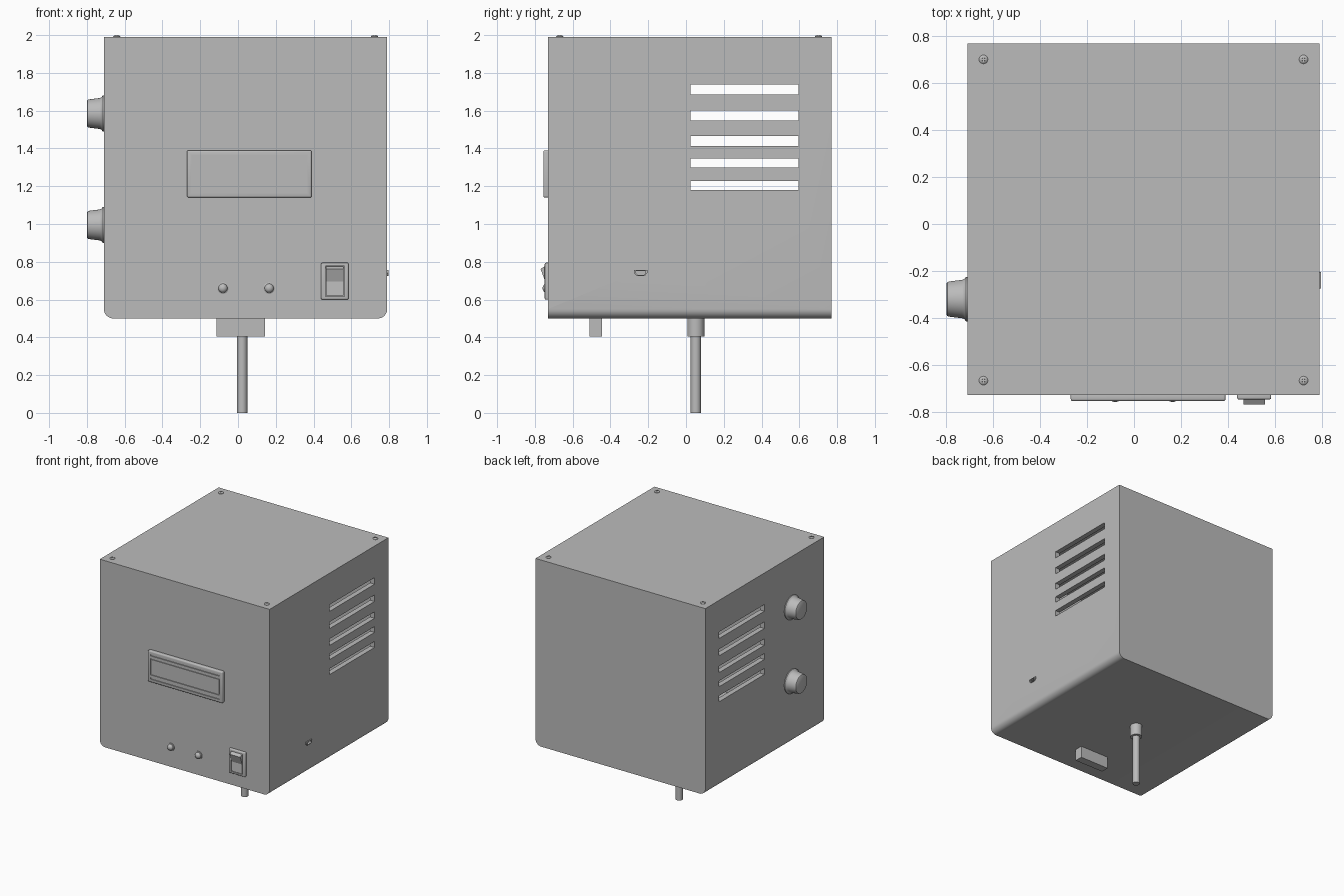
import bpy, bmesh, math
from mathutils import Vector

if "Cube" in bpy.data.objects:
    bpy.data.objects.remove(bpy.data.objects["Cube"], do_unlink=True)

GREY = (0.5, 0.5, 0.5, 1.0)
grey = bpy.data.materials.new("plain grey")
grey.use_nodes = True
grey.diffuse_color = GREY
grey.node_tree.nodes["Principled BSDF"].inputs["Base Color"].default_value = GREY


def finish(name, bm, smooth=None):
    """Turn a bmesh into a grey object, smooth below the given angle."""
    bmesh.ops.recalc_face_normals(bm, faces=bm.faces)
    mesh = bpy.data.meshes.new(name)
    bm.to_mesh(mesh)
    bm.free()
    mesh.materials.append(grey)
    ob = bpy.data.objects.new(name, mesh)
    bpy.context.collection.objects.link(ob)
    if smooth:
        activate(ob)
        bpy.ops.object.shade_smooth_by_angle(angle=math.radians(smooth))
    return ob


def activate(ob):
    bpy.ops.object.select_all(action="DESELECT")
    ob.select_set(True)
    bpy.context.view_layer.objects.active = ob


def prism(name, pts, axis, start, end, smooth=None):
    """Extrude a closed 2D outline along the x or y axis."""
    place = {"x": lambda a, b, d: (d, a, b), "y": lambda a, b, d: (a, d, b)}[axis]
    bm = bmesh.new()
    face = bm.faces.new([bm.verts.new(place(a, b, start)) for a, b in pts])
    new = bmesh.ops.extrude_face_region(bm, geom=[face])["geom"]
    verts = [v for v in new if isinstance(v, bmesh.types.BMVert)]
    bmesh.ops.translate(bm, verts=verts, vec=place(0, 0, end - start))
    return finish(name, bm, smooth)


def box(name, x, y, z, bevel=0.0):
    """Box from (low, high) pairs, with optional rounded edges."""
    bm = bmesh.new()
    bmesh.ops.create_cube(bm, size=1)
    for v in bm.verts:
        v.co = [(r[0] + r[1]) / 2 + c * (r[1] - r[0]) for c, r in zip(v.co, (x, y, z))]
    if bevel:
        bmesh.ops.bevel(bm, geom=bm.edges[:], offset=bevel, segments=3,
                        profile=0.5, affect="EDGES")
    return finish(name, bm, 35 if bevel else None)


def lathe(name, profile, base, axis, sides=40):
    """Spin (radius, height) points around an axis through base."""
    bm = bmesh.new()
    verts = [bm.verts.new((r, 0, h)) for r, h in profile]
    edges = [bm.edges.new(pair) for pair in zip(verts, verts[1:])]
    bmesh.ops.spin(bm, geom=verts + edges, axis=(0, 0, 1), cent=(0, 0, 0),
                   steps=sides, angle=math.tau)
    bmesh.ops.remove_doubles(bm, verts=bm.verts, dist=1e-5)
    rot = Vector((0, 0, 1)).rotation_difference(Vector(axis)).to_matrix()
    for v in bm.verts:
        v.co = rot @ v.co + Vector(base)
    return finish(name, bm, 35)


def cut(ob, *cutters):
    """Subtract the cutters from an object and remove them."""
    activate(ob)
    for c in cutters:
        mod = ob.modifiers.new("cut", "BOOLEAN")
        mod.operation, mod.solver, mod.object = "DIFFERENCE", "EXACT", c
        bpy.ops.object.modifier_apply(modifier=mod.name)
        bpy.data.objects.remove(c, do_unlink=True)


LEFT, RIGHT, FRONT, BACK = 0.79, -0.71, -0.73, 0.77
BOTTOM, TOP, WALL, ROUND = 0.5, 1.99, 0.04, 0.05

# Case: hollow box with rounded lower side edges
outline = [(RIGHT, TOP), (LEFT, TOP)]
for cx, first in ((LEFT - ROUND, 0), (RIGHT + ROUND, -90)):
    for i in range(9):
        a = math.radians(first - i * 90 / 8)
        outline.append((cx + ROUND * math.cos(a), BOTTOM + ROUND + ROUND * math.sin(a)))
case = prism("case", outline, "y", FRONT, BACK, 35)
cut(case, box("hollow", (RIGHT + WALL, LEFT - WALL), (FRONT + WALL, BACK - WALL),
              (BOTTOM + WALL, TOP - WALL)))

# Ventilation slots through both side walls
for low, high in ((1.18, 1.228), (1.3, 1.347), (1.413, 1.465), (1.547, 1.6), (1.685, 1.738)):
    cut(case, box("slot", (-1, 1), (0.025, 0.595), (low, high)))


# Data port on the left wall
def port_outline(k):
    pts = [(-0.035, 0.016), (0.035, 0.016), (0.035, 0), (0.022, -0.014),
           (-0.022, -0.014), (-0.035, 0)]
    return [(-0.24 + a * k, 0.74 + b * k) for a, b in pts]


port = prism("data_port", port_outline(1), "x", LEFT - 0.03, LEFT + 0.008)
cut(case, prism("port_hole", port_outline(0.98), "x", LEFT - 0.06, LEFT + 0.05))
cut(port, prism("port_opening", port_outline(0.72), "x", LEFT - 0.02, LEFT + 0.05))

# Control knobs on the right wall
knob = [(0, -0.01), (0.095, -0.01), (0.095, 0.006), (0.086, 0.013), (0.082, 0.022),
        (0.075, 0.078), (0.072, 0.086), (0.066, 0.09), (0, 0.09)]
for name, z in (("upper_knob", 1.585), ("lower_knob", 0.995)):
    lathe(name, knob, (RIGHT, -0.32, z), (-1, 0, 0), 48)

# Display with a recessed screen and two grooves
display = box("display", (-0.27, 0.39), (-0.755, FRONT + 0.01), (1.14, 1.39), 0.009)
cut(display, box("screen_cut", (-0.245, 0.365), (-0.8, -0.748), (1.2, 1.33)),
    box("groove_cut", (-0.245, 0.365), (-0.8, -0.748), (1.352, 1.364)),
    box("groove_cut", (-0.245, 0.365), (-0.8, -0.748), (1.166, 1.178)))
box("screen", (-0.239, 0.359), (-0.754, -0.745), (1.206, 1.324))

# Indicator lights
dome = [(0, -0.01), (0.03, -0.01), (0.03, 0.006), (0.024, 0.009)]
dome += [(0.024 * math.cos(a), 0.009 + 0.02 * math.sin(a))
         for a in (math.radians(15 * i) for i in range(1, 6))] + [(0, 0.029)]
for name, x in (("right_indicator", -0.08), ("left_indicator", 0.165)):
    lathe(name, dome, (x, FRONT, 0.66), (0, -1, 0), 32)

# Rocker switch in its bezel
bezel = box("switch_bezel", (0.44, 0.585), (-0.748, FRONT + 0.01), (0.6, 0.795), 0.007)
cut(bezel, box("bezel_cut", (0.462, 0.563), (-0.8, -0.734), (0.617, 0.778)))
prism("switch_rocker", [(-0.725, 0.775), (-0.75, 0.775), (-0.77, 0.762), (-0.745, 0.695),
                        (-0.75, 0.622), (-0.725, 0.622)], "x", 0.466, 0.559)

# Lid screws with a cross slot
for side, x in (("right", -0.642), ("left", 0.723)):
    for end, y in (("front", -0.668), ("back", 0.702)):
        screw = lathe(f"{end}_{side}_screw", [(0, -0.01), (0.019, -0.01), (0.019, 0.003),
                      (0.014, 0.008), (0.007, 0.01), (0, 0.01)], (x, y, TOP), (0, 0, 1), 20)
        for w, d in ((0.011, 0.002), (0.002, 0.011)):
            cut(screw, box("cross", (x - w, x + w), (y - d, y + d), (TOP + 0.003, 2.1)))

# Connector block and stem below the case
box("connector_block", (-0.115, 0.143), (-0.51, -0.445), (0.405, BOTTOM + 0.01))
lathe("stem", [(0, 0.0), (0.027, 0.0), (0.027, 0.405), (0.045, 0.405),
               (0.045, BOTTOM + 0.01), (0, BOTTOM + 0.01)], (0.022, 0.052, 0), (0, 0, 1))
